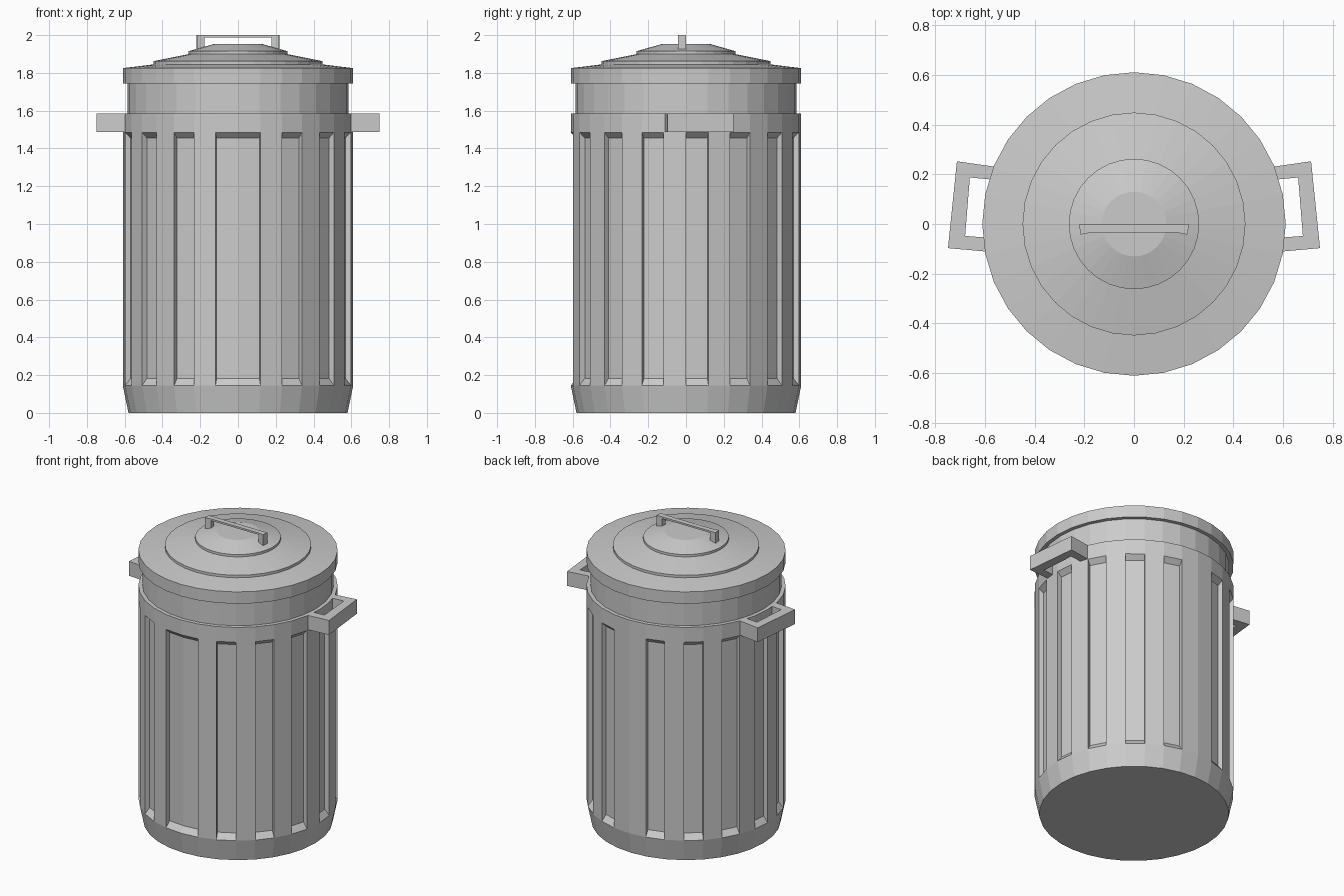
import bpy, bmesh, math

if "Cube" in bpy.data.objects:
    bpy.data.objects.remove(bpy.data.objects["Cube"])

N = 32
STEP = 2 * math.pi / N


def finish(name, bm):
    bmesh.ops.recalc_face_normals(bm, faces=bm.faces)
    me = bpy.data.meshes.new(name)
    bm.to_mesh(me)
    bm.free()
    ob = bpy.data.objects.new(name, me)
    bpy.context.collection.objects.link(ob)
    return ob


def lathe(profile):
    """Revolve (radius, z) points into a closed solid; returns bmesh and face bands."""
    bm = bmesh.new()
    rings = []
    for r, z in profile:
        # segment 0 starts at the front (-y) and runs towards +x
        rings.append([bm.verts.new((r * math.sin(k * STEP), -r * math.cos(k * STEP), z))
                      for k in range(N)])
    bands = [[bm.faces.new((a[k], a[(k + 1) % N], b[(k + 1) % N], b[k])) for k in range(N)]
             for a, b in zip(rings, rings[1:])]
    bm.faces.new(rings[0][::-1])
    bm.faces.new(rings[-1])
    return bm, bands


def add_prism(bm, outline, z0, z1):
    """Extrude an xy outline; z0 and z1 are the bottom and top heights."""
    lo = [bm.verts.new((x, y, z0)) for x, y in outline]
    hi = [bm.verts.new((x, y, z1)) for x, y in outline]
    n = len(outline)
    for i in range(n):
        j = (i + 1) % n
        bm.faces.new((lo[i], lo[j], hi[j], hi[i]))
    bm.faces.new(lo[::-1])
    bm.faces.new(hi)


def mirrored(outline, side):
    return [(side * x, y) for x, y in outline]


# Can body with recessed panels (double width at the front, double rib at the back)
bm, bands = lathe([(0.58, 0), (0.61, 0.145), (0.61, 1.485), (0.61, 1.585),
                   (0.585, 1.585), (0.585, 1.76)])
panels = [f for k, f in enumerate(bands[1]) if (k % 2 == 0) == (k < N // 2)]
ext = bmesh.ops.extrude_face_region(bm, geom=panels)
for v in [g for g in ext["geom"] if isinstance(g, bmesh.types.BMVert)]:
    v.co.x *= 0.58 / 0.61
    v.co.y *= 0.58 / 0.61
    v.co.z = 0.183 if v.co.z < 1 else 1.455
left_over = [f for f in panels if f.is_valid]
if left_over:
    bmesh.ops.delete(bm, geom=left_over, context='FACES')
finish("can_body", bm)

# Stepped lid
bm, _ = lathe([(0.61, 1.745), (0.61, 1.825), (0.448, 1.845), (0.448, 1.862),
               (0.262, 1.899), (0.262, 1.915), (0.13, 1.952)])
finish("lid", bm)

# Lid handle: two wedge legs joined by a thin bar
bm = bmesh.new()
c, s = math.cos(STEP), math.sin(STEP)
leg = [(0.18, 0), (0.22, 0), (0.22 * c, -0.22 * s), (0.18 * c, -0.18 * s)]
for side in (1, -1):
    add_prism(bm, mirrored(leg, side), 1.92, 2.0)
add_prism(bm, [leg[0], leg[3], (-leg[3][0], leg[3][1]), (-0.18, 0)], 1.988, 2.0)
finish("lid_handle", bm)

# Side carrying handles
grip = [(0.555, 0.229), (0.712, 0.252), (0.748, -0.097), (0.59, -0.111),
        (0.59, -0.055), (0.679, -0.048), (0.66, 0.187), (0.555, 0.177)]
grip[0] = (0.558, 0.23)
for side, label in ((1, "right"), (-1, "left")):
    bm = bmesh.new()
    # outer corners plus inner corners form three joined bars
    o, i = grip[:4], grip[7:3:-1]
    for a in range(3):
        add_prism(bm, mirrored([o[a], o[a + 1], i[a + 1], i[a]], side), 1.488, 1.585)
    bmesh.ops.remove_doubles(bm, verts=bm.verts, dist=1e-5)
    # drop the internal walls between neighbouring bars
    inner = [f for f in bm.faces if all(len(e.link_faces) > 2 for e in f.edges)]
    bmesh.ops.delete(bm, geom=inner, context='FACES')
    finish(label + "_side_handle", bm)
